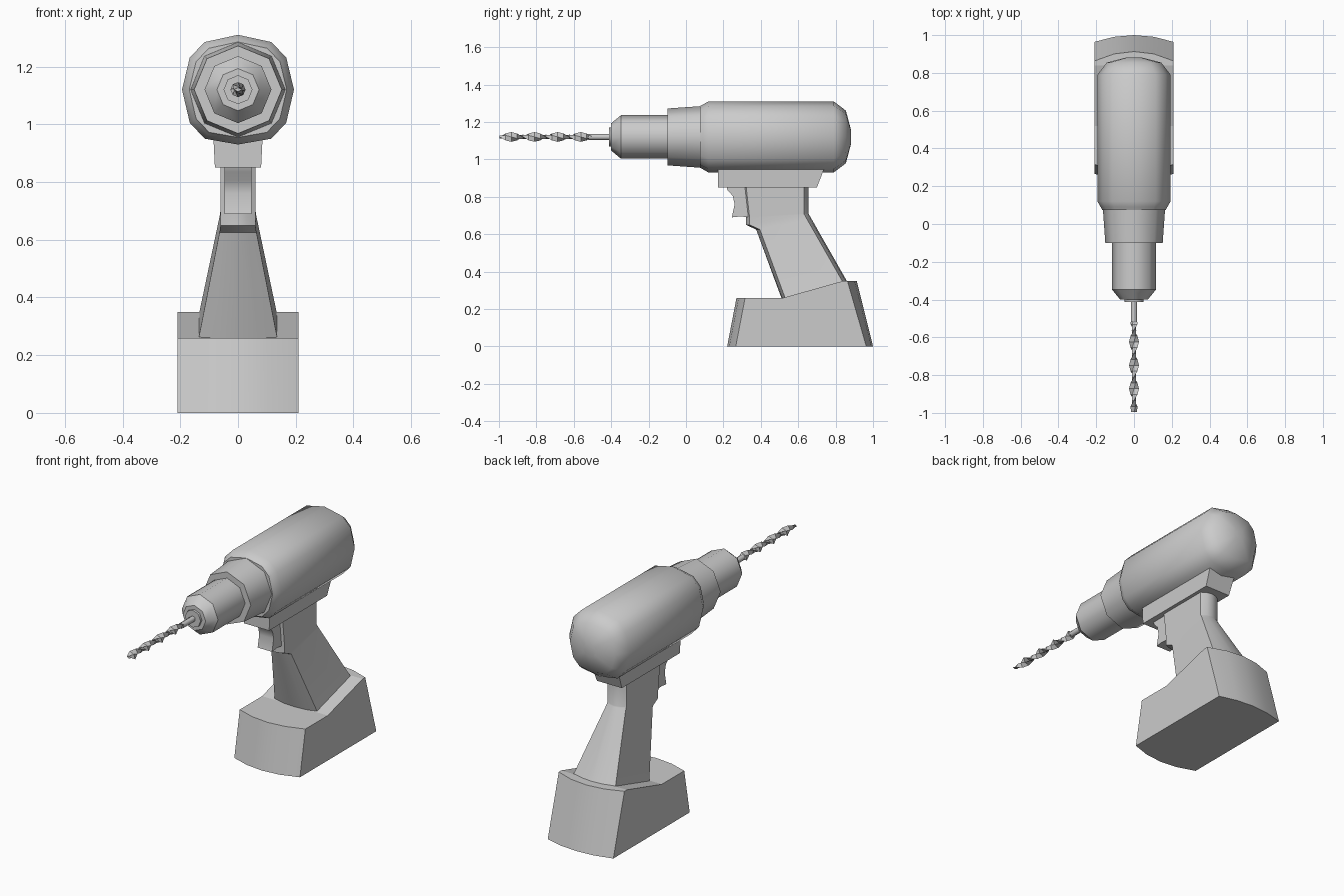
import bpy, bmesh
from math import sin, cos, pi, radians

if "Cube" in bpy.data.objects:
    bpy.data.objects.remove(bpy.data.objects["Cube"])

AXIS = 1.12  # height of the barrel axis


def loft(name, rings, angle=35):
    """Skin a list of equal-length closed rings and cap both ends."""
    bm = bmesh.new()
    rows = [[bm.verts.new(p) for p in r] for r in rings]
    for a, b in zip(rows, rows[1:]):
        for i in range(len(a)):
            j = (i + 1) % len(a)
            bm.faces.new((a[i], a[j], b[j], b[i]))
    bm.faces.new(rows[0])
    bm.faces.new(rows[-1])
    bmesh.ops.recalc_face_normals(bm, faces=bm.faces)
    me = bpy.data.meshes.new(name)
    bm.to_mesh(me)
    bm.free()
    me.shade_smooth()
    me.set_sharp_from_angle(angle=radians(angle))
    ob = bpy.data.objects.new(name, me)
    bpy.context.collection.objects.link(ob)
    return ob


def turned(name, profile, sides=8, angle=50):
    """Faceted round part along y from (y, radius) pairs."""
    return loft(name, [[(r * sin(2 * pi * k / sides), y, AXIS + r * cos(2 * pi * k / sides))
                        for k in range(sides)] for y, r in profile], angle)


def across(name, profile, width_of):
    """Side profile of (y, z) points extruded across x."""
    return loft(name, [[(s * width_of(z), y, z) for y, z in profile] for s in (-1, 1)])


# Motor housing: rounded twelve-sided section with a domed rear
half = [(0, .19), (.115, .165), (.167, .112), (.194, 0), (.167, -.115), (.115, -.17), (0, -.19)]
section = half + [(-x, z) for x, z in half[-2:0:-1]]
stations = [(.075, .87), (.09, .91), (.12, 1), (.79, 1), (.855, .74), (.882, .2)]
loft("motor_housing", [[(x * s, y, AXIS + z * s) for x, z in section] for y, s in stations], 55)

# Front collar, chuck and nose
turned("gear_collar", [(.10, .166), (-.10, .152)])
turned("chuck_sleeve", [(-.08, .116), (-.348, .116)])
turned("chuck_nose", [(-.348, .116), (-.40, .073)])
turned("chuck_mouth", [(-.39, .05), (-.413, .05)])
turned("bit_shank", [(-.40, .017), (-.52, .017)], 6, 65)

# Twisted drill bit: flattened section turning along its length
rings = []
for i in range(17):
    y, a = -.50 - .031 * i, pi / 4 * i
    k = .6 if i in (0, 16) else 1
    y = max(y, -1.0)
    pts = [(.026, 0), (0, .012), (-.026, 0), (0, -.012)]
    rings.append([(k * (u * cos(a) - v * sin(a)), y, AXIS + k * (u * sin(a) + v * cos(a)))
                  for u, v in pts])
loft("drill_bit", rings, 30)

# Plate joining housing and handle
across("handle_mount", [(.17, .85), (.17, .98), (.75, .98), (.735, .94), (.70, .85)],
       lambda z: .08 + .05 * (z - .85))

# Trigger with a finger curve
across("trigger", [(.215, .86), (.222, .835), (.25, .805), (.26, .76), (.245, .69),
                   (.29, .695), (.34, .69), (.34, .86)], lambda z: .046)

# Handle: bowed front and back, flaring towards the battery
# each level: front y, front z, back y, back z, half width
levels = [(.30, .87, .655, .87, .06), (.32, .69, .655, .71, .06), (.32, .65, .658, .705, .06),
          (.375, .625, .672, .68, .064), (.517, .24, .877, .32, .14)]
steps = (-1, -.5, 0, .5, 1)
loft("handle", [[(w * t, yf + .02 * t * t, zf) for t in steps] +
                [(w * t, yb - .025 * t * t, zb) for t in reversed(steps)]
                for yf, zf, yb, zb, w in levels])

# Battery: wedge profile with bowed front and back faces
slices = []
for t in steps:
    b = t * t
    slices.append([(.21 * t, y, z) for y, z in
                   [(.22 + .046 * b, 0), (.27 + .046 * b, .26), (.52, .26),
                    (.84, .35), (.913 - .05 * b, .35), (1.0 - .036 * b, 0)]])
loft("battery_pack", slices, 12)
for o in bpy.data.objects:
    if o.name == "battery_pack":
        o.data.set_sharp_from_angle(angle=radians(14))
